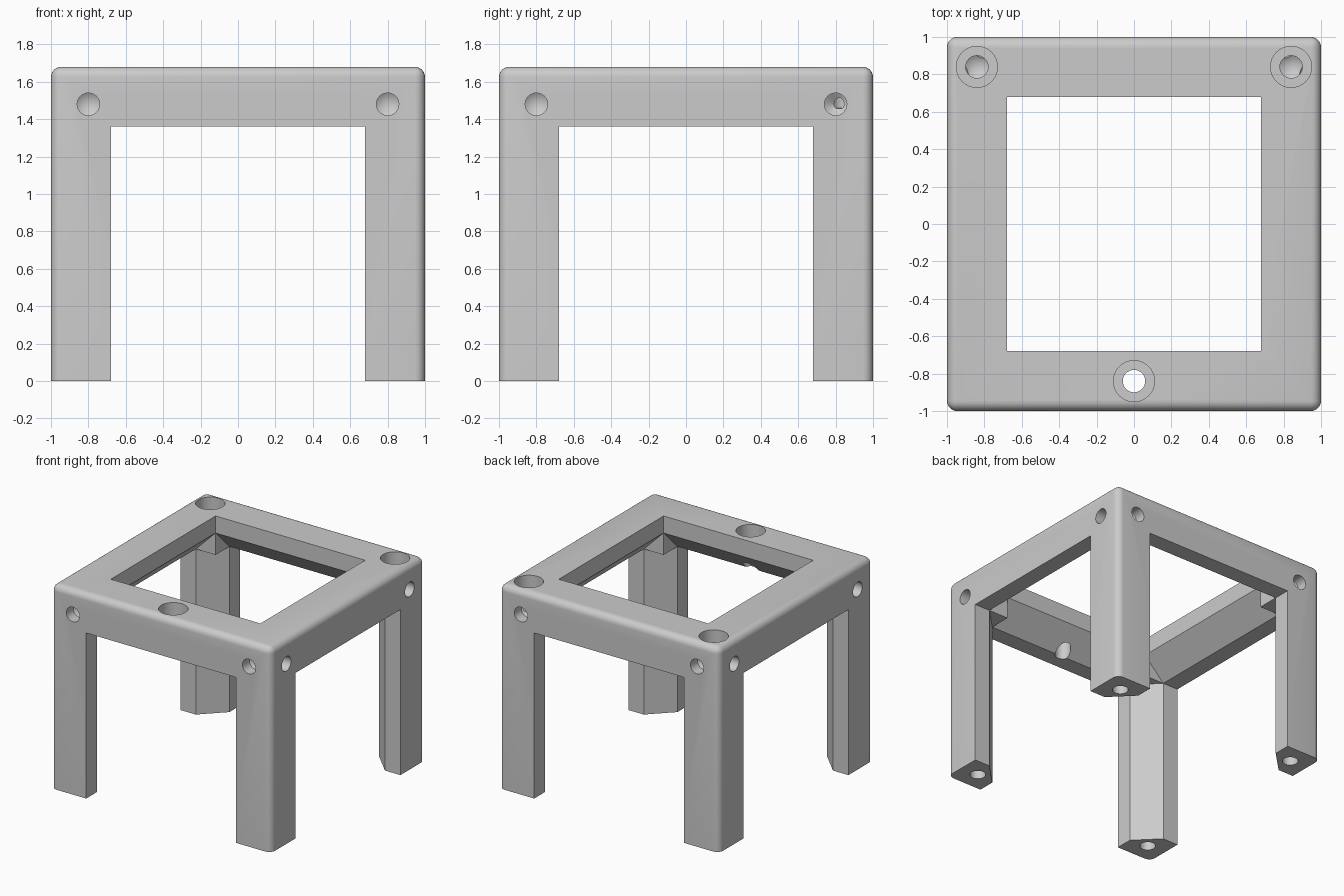
import bpy, bmesh
from math import pi, radians
from mathutils import Matrix, Vector

if "Cube" in bpy.data.objects:
    bpy.data.objects.remove(bpy.data.objects["Cube"])

TOP, OPEN, CHAMFER = 1.68, 0.68, 1.54   # height, half opening, diamond half diagonal
ROUND = 0.055

grey = bpy.data.materials.new("plain grey")
grey.use_nodes = True
grey.diffuse_color = (0.6, 0.6, 0.6, 1)
grey.node_tree.nodes["Principled BSDF"].inputs["Base Color"].default_value = (0.6, 0.6, 0.6, 1)


def make_object(name, bm):
    bmesh.ops.recalc_face_normals(bm, faces=bm.faces)
    mesh = bpy.data.meshes.new(name)
    bm.to_mesh(mesh)
    bm.free()
    mesh.materials.append(grey)
    obj = bpy.data.objects.new(name, mesh)
    bpy.context.collection.objects.link(obj)
    return obj


def box(name, low, high):
    bm = bmesh.new()
    bmesh.ops.create_cube(bm, size=1)
    low, high = Vector(low), Vector(high)
    size = high - low
    bmesh.ops.scale(bm, vec=size, verts=bm.verts)
    bmesh.ops.translate(bm, vec=(low + high) / 2, verts=bm.verts)
    return make_object(name, bm)


def diamond(name, axis, low, high):
    """Square prism turned on its edge, running along one axis."""
    bm = bmesh.new()
    a, b = [i for i in range(3) if i != axis]
    verts = []
    for da, db in ((1, 0), (0, 1), (-1, 0), (0, -1)):
        p = Vector((0, 0, OPEN))
        p[a] += da * CHAMFER
        p[b] += db * CHAMFER
        p[axis] = low
        verts.append(bm.verts.new(p))
    face = bm.faces.new(verts)
    grown = bmesh.ops.extrude_face_region(bm, geom=[face])["geom"]
    shift = Vector()
    shift[axis] = high - low
    bmesh.ops.translate(bm, vec=shift, verts=[v for v in grown if isinstance(v, bmesh.types.BMVert)])
    return make_object(name, bm)


def drill(name, profile, place, outward):
    """Turn a (radius, height) profile into a bit whose +z points out of the surface."""
    bm = bmesh.new()
    verts = [bm.verts.new((r, 0, h)) for r, h in profile]
    edges = [bm.edges.new(pair) for pair in zip(verts, verts[1:])]
    bmesh.ops.spin(bm, geom=verts + edges, cent=(0, 0, 0), axis=(0, 0, 1),
                   angle=2 * pi, steps=32)
    bmesh.ops.remove_doubles(bm, verts=bm.verts, dist=0.0005)
    turn = Vector(outward).to_track_quat('Z', 'Y').to_matrix().to_4x4()
    bmesh.ops.transform(bm, matrix=Matrix.Translation(place) @ turn, verts=bm.verts)
    return make_object(name, bm)


# Rounded block, flat underneath
bm = bmesh.new()
bmesh.ops.create_cube(bm, size=2)
for v in bm.verts:
    v.co.z = TOP if v.co.z > 0 else 0
rounded = [e for e in bm.edges if max(v.co.z for v in e.verts) > 0]
bmesh.ops.bevel(bm, geom=rounded, offset=ROUND, segments=6, profile=0.5, affect='EDGES')
frame = make_object("table_frame", bm)

# Square openings through each direction
w, roof = OPEN, 2 * OPEN
cutters = [
    box("opening_x", (-2, -w, -1), (2, w, roof)),
    box("opening_y", (-w, -2, -1), (w, 2, roof)),
    box("opening_z", (-w, -w, -1), (w, w, 3)),
]

# Chamfers on the inner edges of rails and legs, leaving solid corner blocks
cutters += [
    diamond("chamfer_x", 0, -w, w),
    diamond("chamfer_y", 1, -w, w),
    diamond("chamfer_z", 2, -1, roof),
]

# Blind screw holes in the four sides and under the feet
side_bit = [(0, 0.05), (0.06, 0.05), (0.06, -0.09), (0, -0.13)]
foot_bit = [(0, 0.05), (0.06, 0.05), (0.06, -0.2), (0, -0.24)]
for s in (-1, 1):
    for t in (-0.8, 0.8):
        cutters.append(drill("side_hole", side_bit, (s, t, 1.48), (s, 0, 0)))
        cutters.append(drill("end_hole", side_bit, (t, s, 1.48), (0, s, 0)))
    for t in (-1, 1):
        cutters.append(drill("foot_hole", foot_bit, (s * 0.84, t * 0.84, 0), (0, 0, -1)))

# Counterbored holes on top: two blind at the back, one through at the front
bore = [(0, 0.05), (0.11, 0.05), (0.11, -0.12), (0.06, -0.12)]
blind = bore + [(0.06, -0.22), (0, -0.26)]
through = bore + [(0.06, -0.5), (0, -0.5)]
for x, y, bit in ((-0.84, 0.84, blind), (0.84, 0.84, blind), (0, -0.84, through)):
    cutters.append(drill("top_hole", bit, (x, y, TOP), (0, 0, 1)))

# Cut everything out of the block
bpy.ops.object.select_all(action='DESELECT')
frame.select_set(True)
bpy.context.view_layer.objects.active = frame
for cutter in cutters:
    cutter.hide_render = True
    mod = frame.modifiers.new(cutter.name, 'BOOLEAN')
    mod.operation, mod.solver, mod.object = 'DIFFERENCE', 'EXACT', cutter
    bpy.ops.object.modifier_apply(modifier=mod.name)
    bpy.data.objects.remove(cutter)

bpy.ops.object.shade_smooth_by_angle(angle=radians(30))
